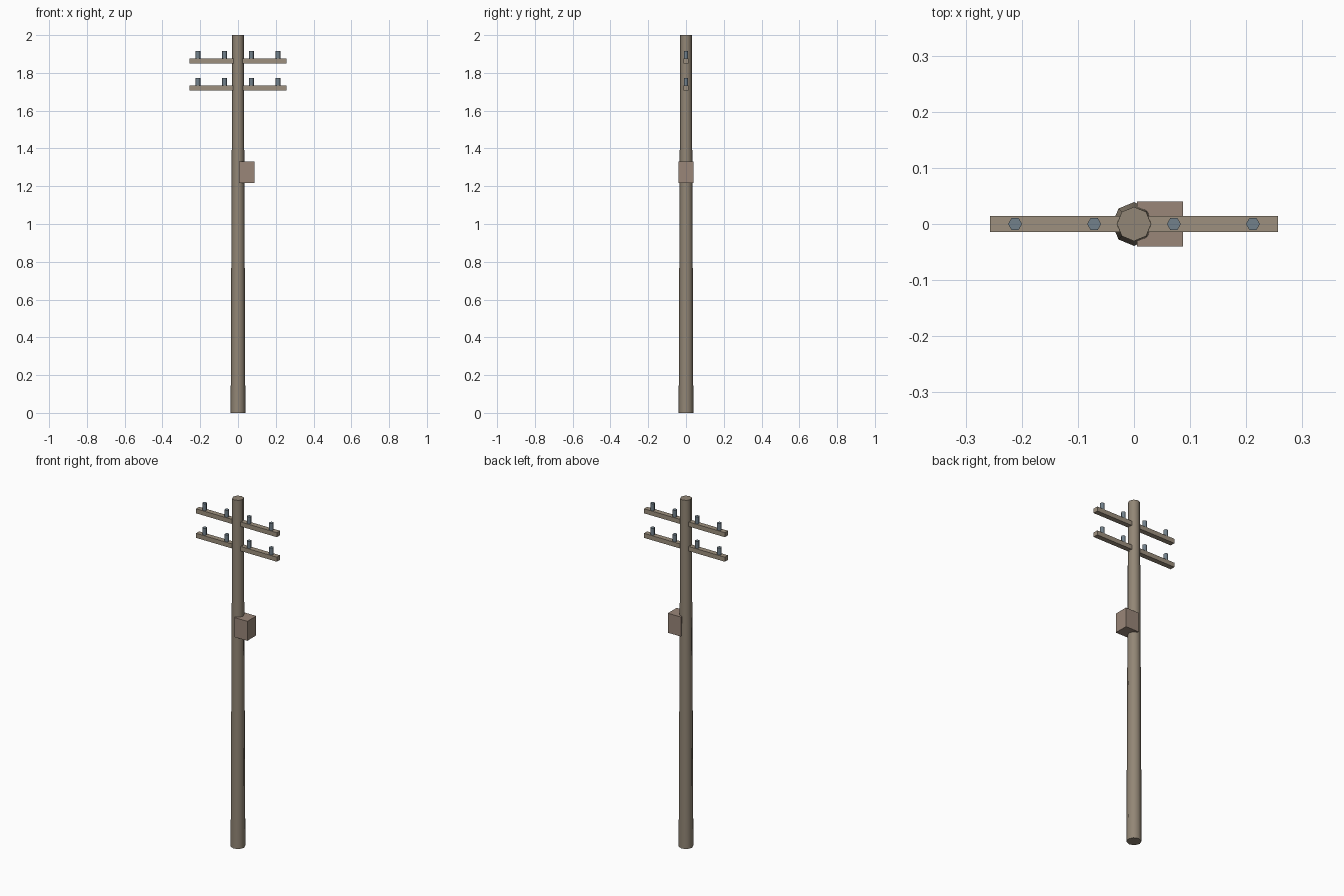
import bpy, math

if "Cube" in bpy.data.objects:
    bpy.data.objects.remove(bpy.data.objects["Cube"])


def material(name, color):
    m = bpy.data.materials.new(name)
    m.diffuse_color = (*color, 1)
    m.use_nodes = True
    m.node_tree.nodes["Principled BSDF"].inputs["Base Color"].default_value = m.diffuse_color
    return m


WOOD = material("weathered_wood", (0.29, 0.24, 0.18))
ARM = material("arm_wood", (0.34, 0.28, 0.21))
BOX = material("box_metal", (0.32, 0.24, 0.19))
GLASS = material("insulator_glass", (0.17, 0.22, 0.26))


def box(name, x, y, z, mat):
    # each of x, y, z is a (low, high) pair
    mid = [(a + b) / 2 for a, b in (x, y, z)]
    bpy.ops.mesh.primitive_cube_add(size=1, location=mid)
    o = bpy.context.object
    o.name = name
    o.scale = [b - a for a, b in (x, y, z)]
    bpy.ops.object.transform_apply(location=False, rotation=False, scale=True)
    o.data.materials.append(mat)


def prism(name, sides, r1, r2, x, z0, z1, mat, turn=0):
    bpy.ops.mesh.primitive_cone_add(vertices=sides, radius1=r1, radius2=r2,
                                    depth=z1 - z0, location=(x, 0, (z0 + z1) / 2),
                                    rotation=(0, 0, turn))
    o = bpy.context.object
    o.name = name
    o.data.materials.append(mat)
    bpy.ops.object.shade_smooth_by_angle(angle=math.radians(62))


# tapered eight-sided pole
prism("pole", 8, 0.039, 0.0305, 0, 0, 2, WOOD)

# two crossarms, each with four hexagonal insulators
for level, top in (("lower", 1.734), ("upper", 1.875)):
    box(f"{level}_crossarm", (-0.257, 0.257), (-0.0145, 0.0145), (top - 0.026, top), ARM)
    for i, x in enumerate((-0.212, -0.071, 0.071, 0.212)):
        prism(f"{level}_insulator_{i + 1}", 6, 0.0125, 0.0125, x,
              top - 0.002, top + 0.04, GLASS, math.pi / 6)

# equipment box on the side of the pole
box("equipment_box", (0.005, 0.0875), (-0.0405, 0.0405), (1.218, 1.33), BOX)
